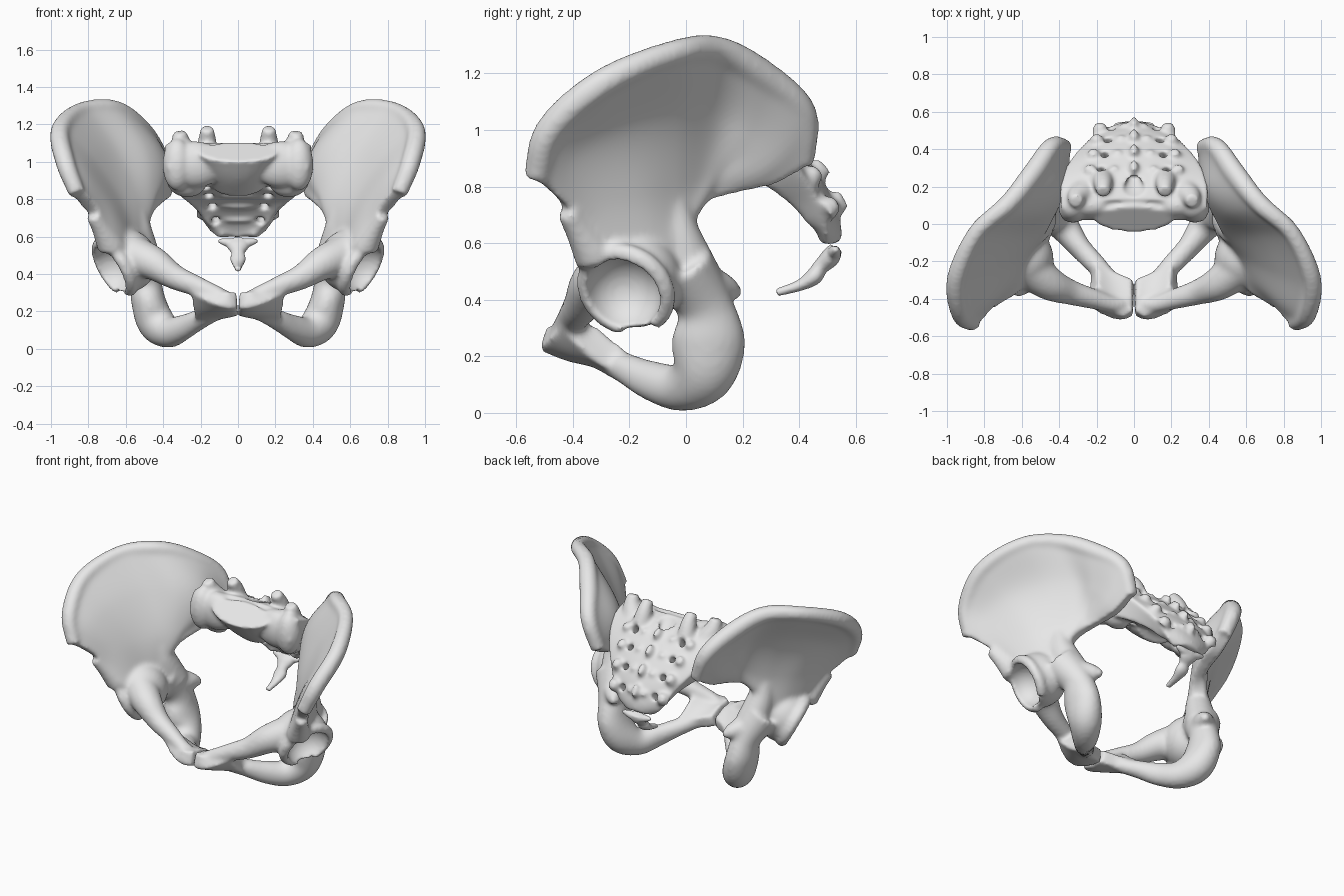
import bpy, bmesh, math
from mathutils import Vector, Matrix

if "Cube" in bpy.data.objects:
    bpy.data.objects.remove(bpy.data.objects["Cube"])

bone = bpy.data.materials.new("bone_grey")
bone.diffuse_color = (0.8, 0.8, 0.8, 1)
bone.use_nodes = True
bone.node_tree.nodes["Principled BSDF"].inputs["Base Color"].default_value = bone.diffuse_color


def spline(pts, n):
    """Smooth curve of n points through the control points (any dimension)."""
    p = [Vector(q) for q in pts]
    p = [2 * p[0] - p[1]] + p + [2 * p[-1] - p[-2]]
    out = []
    for i in range(n):
        s = i / (n - 1) * (len(pts) - 1)
        k = min(int(s), len(pts) - 2)
        t = s - k
        a, b, c, d = p[k:k + 4]
        out.append(0.5 * (2 * b + (c - a) * t + (2 * a - 5 * b + 4 * c - d) * t * t
                          + (3 * b - 3 * c + d - a) * t ** 3))
    return out


def tube(bm, pts, n=24, sides=20):
    """Closed tube; points are x, y, z, radius and optionally a second radius."""
    path = spline([q if len(q) == 5 else (*q, q[3]) for q in pts], n)
    rings = []
    for i, q in enumerate(path):
        t = (path[min(i + 1, n - 1)].xyz - path[max(i - 1, 0)].xyz).normalized()
        a = (Vector((1, 0, 0)) - t * t.x).normalized()
        b = t.cross(a)
        ring = []
        for j in range(sides):
            w = math.tau * j / sides
            ring.append(bm.verts.new(q.xyz + a * math.cos(w) * max(q[3], 0.004)
                                     + b * math.sin(w) * max(q[4], 0.004)))
        rings.append(ring)
    for r, s in zip(rings, rings[1:]):
        for j in range(sides):
            k = (j + 1) % sides
            bm.faces.new((r[j], r[k], s[k], s[j]))
    bm.faces.new(rings[0][::-1])
    bm.faces.new(rings[-1])


def sheet(bm, ribs, n=40, m=36):
    """Curved plate lofted over ribs; points are x, y, z, half thickness."""
    cols = [spline(r, m) for r in ribs]
    g = [spline([c[j] for c in cols], n) for j in range(m)]
    top, low = [], []
    for j in range(m):
        top.append([])
        low.append([])
        for i in range(n):
            du = g[j][min(i + 1, n - 1)].xyz - g[j][max(i - 1, 0)].xyz
            dv = g[min(j + 1, m - 1)][i].xyz - g[max(j - 1, 0)][i].xyz
            nor = du.cross(dv).normalized() * g[j][i][3]
            top[j].append(bm.verts.new(g[j][i].xyz + nor))
            low[j].append(bm.verts.new(g[j][i].xyz - nor))
    for j in range(m - 1):
        for i in range(n - 1):
            for s in (top, low):
                bm.faces.new((s[j][i], s[j][i + 1], s[j + 1][i + 1], s[j + 1][i]))
        for i in (0, n - 1):
            bm.faces.new((top[j][i], top[j + 1][i], low[j + 1][i], low[j][i]))
    for i in range(n - 1):
        for j in (0, m - 1):
            bm.faces.new((top[j][i], top[j][i + 1], low[j][i + 1], low[j][i]))


def ball(bm, centre, size):
    bmesh.ops.create_uvsphere(bm, u_segments=40, v_segments=24, radius=1,
                              matrix=Matrix.LocRotScale(Vector(centre), None, Vector(size)))


def finish(name, bm, cutters=(), voxel=0.012, smooth=7, helper=False):
    """Turn the pieces into one fused, smoothed bone."""
    bmesh.ops.recalc_face_normals(bm, faces=bm.faces)
    me = bpy.data.meshes.new(name)
    bm.to_mesh(me)
    bm.free()
    ob = bpy.data.objects.new(name, me)
    bpy.context.collection.objects.link(ob)
    if helper:
        ob.hide_render = True
        ob.display_type = 'WIRE'
        return ob
    me.materials.append(bone)

    def fuse():
        r = ob.modifiers.new("fuse", 'REMESH')
        r.mode, r.voxel_size, r.use_smooth_shade = 'VOXEL', voxel, True
    fuse()
    for c in cutters:
        b = ob.modifiers.new("cut", 'BOOLEAN')
        b.operation, b.object, b.solver = 'DIFFERENCE', c, 'EXACT'
    if cutters:
        fuse()
    s = ob.modifiers.new("soften", 'SMOOTH')
    s.factor, s.iterations = 0.5, smooth
    return ob


# ---- hip bones: iliac blade from front edge to rear edge, base to crest ----
hip = bmesh.new()
ribs = [
    [(.66, -.34, .52, .06), (.73, -.385, .66, .04), (.785, -.44, .745, .035), (.86, -.53, .83, .035)],
    [(.64, -.25, .55, .07), (.72, -.32, .75, .05), (.82, -.41, .90, .04), (.925, -.48, 1.0, .04)],
    [(.61, -.16, .56, .07), (.66, -.18, .78, .05), (.78, -.24, 1.0, .03), (.95, -.295, 1.165, .04)],
    [(.58, -.10, .58, .07), (.58, -.07, .80, .05), (.67, -.05, 1.05, .03), (.845, -.05, 1.27, .04)],
    [(.56, -.07, .60, .07), (.50, .02, .82, .05), (.52, .09, 1.05, .05), (.67, .11, 1.28, .04)],
    [(.55, -.05, .62, .06), (.46, .08, .84, .05), (.45, .20, 1.0, .07), (.54, .27, 1.19, .05)],
    [(.54, -.03, .62, .05), (.46, .07, .80, .04), (.41, .28, .89, .06), (.44, .41, 1.06, .05)],
    [(.53, -.01, .62, .05), (.47, .045, .735, .04), (.41, .17, .785, .035), (.385, .3, .815, .04),
     (.37, .41, .88, .045)],
]
sheet(hip, ribs, 56, 44)
tube(hip, [(*r[-1][:3], w) for r, w in zip(ribs, (.045, .052, .052, .046, .052, .058, .052, .045))], 60)
tube(hip, [(.68, -.32, .55, .075), (.735, -.38, .65, .05), (.775, -.42, .715, .04)])  # front spine
tube(hip, [(.55, -.05, .74, .06), (.54, -.03, .62, .085), (.51, .03, .47, .10)])      # neck
# socket mass and its open rim
face = Vector((.8, -.35, -.48)).normalized()
seat = Vector((.60, -.185, .47))
ball(hip, seat, (.17, .17, .17))
down = (Vector((0, .15, -1)) - face * face.dot((0, .15, -1))).normalized()
side = face.cross(down)
tube(hip, [(*(seat + face * .075 + (down * math.cos(w) + side * math.sin(w)) * .15), .035)
           for w in [.4 + i * (math.tau - .8) / 12 for i in range(13)]], 60)
# ischium curving down and forward into the lower ramus
tube(hip, [(.55, -.02, .52, .12), (.50, .065, .38, .088, .10), (.48, .08, .26, .092, .13),
           (.44, .06, .145, .10, .115), (.37, -.02, .09, .082, .085), (.29, -.125, .115, .06, .07),
           (.21, -.21, .155, .055), (.13, -.29, .19, .045), (.08, -.34, .22, .045)], 60)
tube(hip, [(.49, .07, .45, .08), (.44, .145, .435, .05), (.41, .19, .42, .018)])      # ischial spine
# upper ramus and flat pubic body
tube(hip, [(.56, -.24, .50, .11), (.45, -.32, .455, .09), (.34, -.365, .385, .068),
           (.22, -.40, .335, .055), (.12, -.43, .295, .045), (.07, -.43, .275, .04)], 40)
sheet(hip, [[(x, y0, z0, .045), (x, (y0 + y1) / 2, (z0 + z1) / 2, .055), (x, y1, z1, .04)]
            for x, y0, z0, y1, z1 in ((.005, -.48, .26, -.30, .215), (.06, -.505, .265, -.28, .20),
                                      (.13, -.48, .285, -.25, .18), (.22, -.42, .33, -.20, .15))], 24, 24)

cup = bmesh.new()
ball(cup, seat + face * .105, (.137, .137, .137))
hips = finish("hip_bones", hip, [finish("socket_cutter", cup, helper=True)])
mir = hips.modifiers.new("mirror", 'MIRROR')
mir.use_mirror_merge = False

# ---- sacrum: tapering curved plate; rows are y, z, half width, half thickness ----
sac = bmesh.new()
rows = [(.09, 1.03, .385, .085), (.20, .97, .385, .105), (.30, .905, .355, .09), (.39, .83, .295, .07),
        (.46, .75, .225, .055), (.51, .66, .165, .038), (.525, .60, .09, .025)]
sheet(sac, [[(u * w, y - .045 * u * u, z, h * (1 - .1 * u * u)) for y, z, w, h in rows]
            for u in (-1, -.5, 0, .5, 1)])
# first vertebral body with its tilted endplate
tube(sac, [(0, .20, .86, .13, .07), (0, .10, .96, .17, .085), (0, .025, 1.055, .215, .09)])
for s in (-1, 1):
    ball(sac, (s * .23, .10, .985), (.15, .08, .125))                                 # wing
    ball(sac, (s * .325, .085, .985), (.078, .078, .14))
    ball(sac, (s * .27, .16, .90), (.11, .08, .09))
    tube(sac, [(s * .17, .24, 1.02, .065), (s * .165, .21, 1.11, .05), (s * .165, .17, 1.18, .035)])
    tube(sac, [(s * .28, .16, 1.03, .08), (s * .305, .14, 1.10, .055), (s * .31, .12, 1.16, .035)])

# crest knobs, ventral ridges and paired openings down the sacrum
holes = bmesh.new()
tube(holes, [(0, .13, 1.17, .08, .03), (0, .19, 1.09, .06, .03), (0, .26, 1.015, .03, .02)])  # canal
path = spline(rows, 61)
for k, i in enumerate((14, 23, 33, 44)):
    y, z, w, h = path[i]
    d = path[i + 1] - path[i - 1]
    nor = Vector((0, -d[1], d[0])).normalized()
    c = Vector((0, y, z))
    fx = .175 - .018 * k
    for s in (-1, 1):
        o = Vector((s * fx, 0, 0))
        tube(holes, [(*(c + o - nor * .2), .03), (*(c + o), .022), (*(c + o + nor * .2), .024)])
        for dx, r, up in ((.06, .05, .012), (-.07, .035, .012)):                      # side knobs
            e = c + Vector((s * (fx + dx), 0, 0))
            tube(sac, [(*(e + nor * h * .3), r), (*(e + nor * (h + up)), r * .5)], 8)
    tube(sac, [(*(c + nor * h * .5), .04, .055), (*(c + nor * (h + .04)), .018, .034)], 8)
    r = c - nor * (h - .004)
    tube(sac, [(*r, fx * .7, .016), (*(r - nor * .018), fx * .6, .01)], 8)            # ridge
finish("sacrum", sac, [finish("opening_cutter", holes, helper=True)], 0.01, 9)

# ---- coccyx: tapering curved tail with two side horns ----
coc = bmesh.new()
tube(coc, [(0, .53, .585, .05, .024), (0, .51, .55, .06, .034), (0, .475, .515, .036, .028),
           (0, .45, .48, .042, .03), (0, .40, .45, .028, .02), (0, .32, .425, .016, .014)], 40)
for s in (-1, 1):
    tube(coc, [(s * .02, .52, .56, .028), (s * .065, .525, .57, .022), (s * .105, .53, .578, .01)])
finish("coccyx", coc, (), 0.007, 4)
